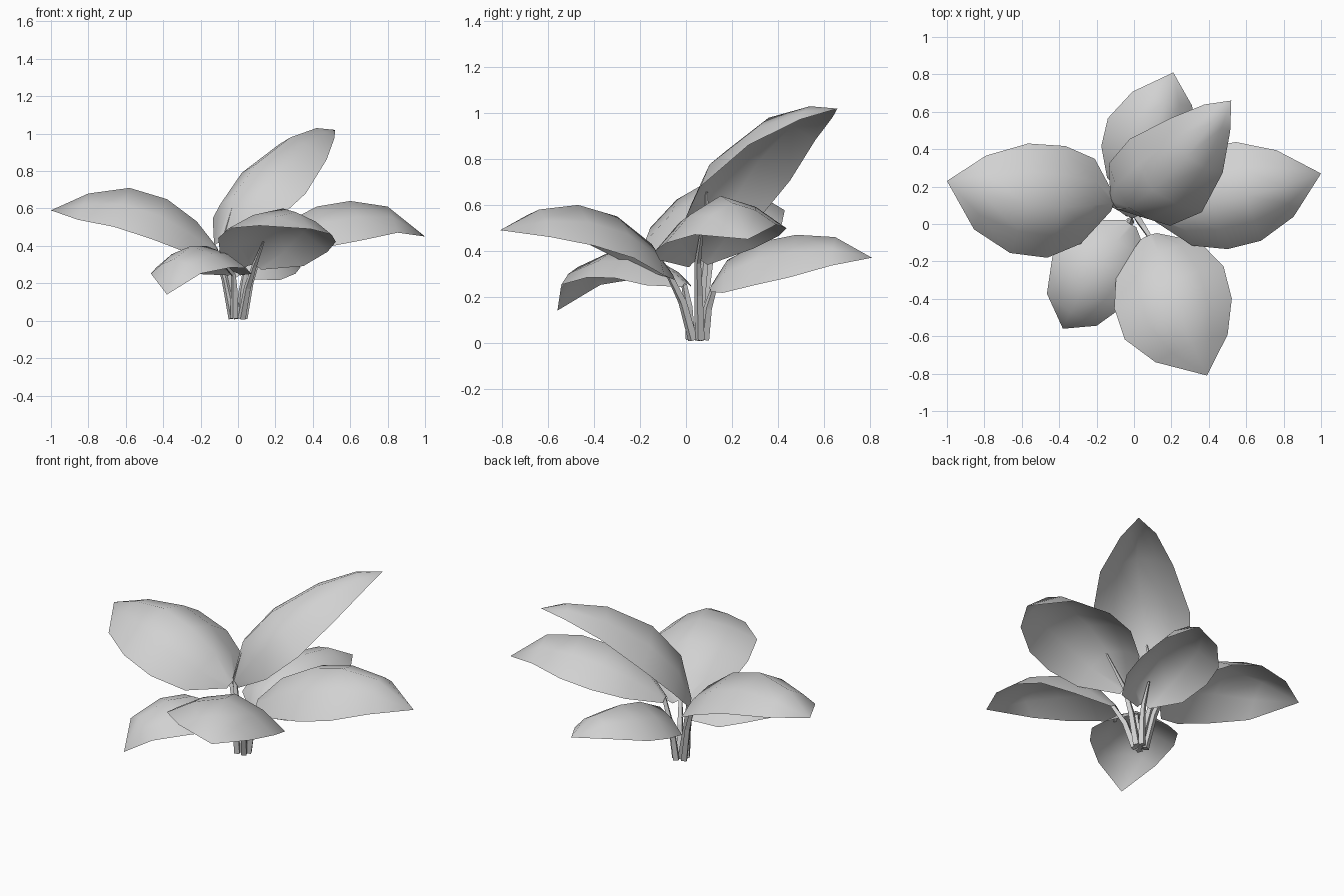
import bpy, bmesh
from mathutils import Vector

old = bpy.data.objects.get("Cube")
if old:
    bpy.data.objects.remove(old, do_unlink=True)

# One plain grey for the whole plant
GREY = (0.64, 0.64, 0.64, 1)
grey = bpy.data.materials.new("plain_grey")
grey.use_nodes = True
grey.diffuse_color = GREY
grey.node_tree.nodes["Principled BSDF"].inputs["Base Color"].default_value = GREY

UP = Vector((0, 0, 1))
BROAD = (0.15, 0.76, 1, 0.98, 0.66, 0)       # blade outlines from base to tip
TAPERED = (0.22, 0.85, 1, 0.74, 0.36, 0)
ACROSS = (-1, -0.55, 0, 0.55, 1)             # columns across the blade


def add_object(name, bm):
    mesh = bpy.data.meshes.new(name)
    bm.to_mesh(mesh)
    bm.free()
    mesh.materials.append(grey)
    obj = bpy.data.objects.new(name, mesh)
    bpy.context.collection.objects.link(obj)


def make_leaf(name, spine, widths, half, droop, roll):
    """Cupped blade hung from a curved midrib."""
    along = (spine[-1] - spine[0]).normalized()
    side = along.cross(UP).normalized()
    side = (side + side.cross(along) * roll).normalized()
    normal = side.cross(along)
    bm = bmesh.new()
    rows = []
    for p, w in zip(spine, widths):
        rows.append([bm.verts.new(p + side * (u * w * half)
                                  - normal * (droop * w * abs(u) ** 1.6))
                     for u in ACROSS])
    for a, b in zip(rows, rows[1:]):
        for i in range(len(ACROSS) - 1):
            bm.faces.new((a[i], a[i + 1], b[i + 1], b[i]))
    bmesh.ops.remove_doubles(bm, verts=bm.verts, dist=0.001)
    for f in bm.faces:
        f.smooth = True
    add_object(name, bm)


def make_stem(name, path, radii):
    """Four-sided tapering stalk that ends under the midrib."""
    bm = bmesh.new()
    rings = []
    for i, (p, r) in enumerate(zip(path, radii)):
        t = (path[min(i + 1, len(path) - 1)] - path[max(i - 1, 0)]).normalized()
        a = t.cross(Vector((0.3, 0.9, 0.1))).normalized()
        b = t.cross(a)
        rings.append([bm.verts.new(p + d * r) for d in (a, b, -a, -b)])
    for lo, hi in zip(rings, rings[1:]):
        for i in range(4):
            j = (i + 1) % 4
            bm.faces.new((lo[i], lo[j], hi[j], hi[i]))
    bm.faces.new(rings[0][::-1])
    bm.faces.new(rings[-1])
    bmesh.ops.recalc_face_normals(bm, faces=bm.faces)
    add_object(name, bm)


# name: (midrib points, outline, half width, cup depth, roll, stalk foot)
LEAVES = {
    "right_leaf": (((-.11, .11, .39), (-.22, .10, .53), (-.38, .09, .65),
                    (-.58, .11, .71), (-.80, .15, .68), (-1, .23, .59)),
                   BROAD, .305, .18, .13, (-.03, .06)),
    "left_leaf": (((.10, .05, .36), (.25, .07, .52), (.42, .11, .61),
                   (.60, .15, .64), (.80, .20, .61), (1, .27, .45)),
                  BROAD, .28, .18, -.12, (.03, .06)),
    "upright_leaf": (((-.10, .09, .42), (-.03, .09, .66), (.10, .18, .84),
                      (.28, .36, .98), (.42, .54, 1.03), (.52, .66, 1.02)),
                     TAPERED, .275, .18, -.06, (0, .05)),
    "back_leaf": (((.03, .11, .25), (.05, .18, .36), (.08, .33, .44),
                   (.11, .48, .47), (.16, .65, .46), (.21, .81, .37)),
                  BROAD, .25, .16, -.13, (.01, .08)),
    "front_left_leaf": (((.08, -.06, .30), (.13, -.15, .43), (.19, -.30, .55),
                         (.24, -.47, .60), (.31, -.64, .58), (.39, -.81, .49)),
                        BROAD, .315, .15, .12, (.02, .03)),
    "front_right_leaf": (((-.02, 0, .26), (-.09, -.09, .34), (-.17, -.20, .40),
                          (-.25, -.32, .40), (-.34, -.47, .33), (-.38, -.56, .14)),
                         BROAD, .24, .12, 0, (-.02, .02)),
}

for name, (points, widths, half, droop, roll, foot) in LEAVES.items():
    spine = [Vector(p) for p in points]
    make_leaf(name, spine, widths, half, droop, roll)
    base = Vector((*foot, 0.012))
    bend = base.lerp(spine[0], 0.5) + UP * 0.02
    rise = spine[1] - spine[0]
    below = rise.cross(rise.cross(UP)).normalized() * 0.016
    make_stem(name.replace("leaf", "stem"),
              [base, bend, spine[0] + below, spine[1] + below],
              (0.022, 0.019, 0.014, 0.006))
